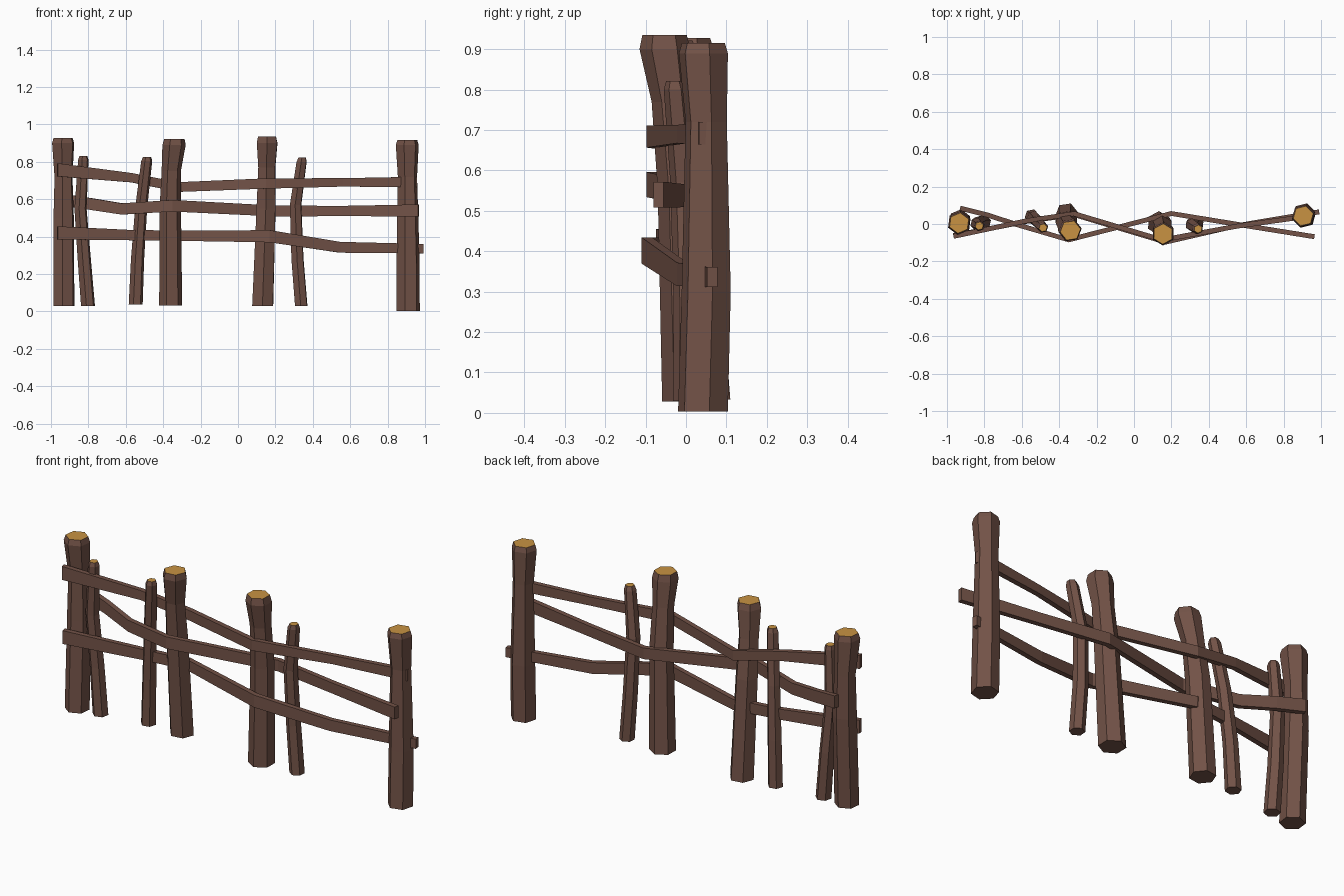
import bpy, bmesh
from math import cos, sin, pi
from mathutils import Vector


def material(name, rgb):
    m = bpy.data.materials.new(name)
    m.diffuse_color = (*rgb, 1)
    return m


bark = material("bark_brown", (0.17, 0.085, 0.063))
cut = material("cut_wood", (0.58, 0.29, 0.055))


def skin(name, rings, gold_top=False):
    """Join rings of points with flat faces and close both ends."""
    bm = bmesh.new()
    loops = [[bm.verts.new(p) for p in r] for r in rings]
    n = len(loops[0])
    for a, b in zip(loops, loops[1:]):
        for i in range(n):
            j = (i + 1) % n
            bm.faces.new((a[i], a[j], b[j], b[i]))
    bm.faces.new(loops[0][::-1])
    top = bm.faces.new(loops[-1])
    if gold_top:
        top.material_index = 1
    bmesh.ops.recalc_face_normals(bm, faces=bm.faces)
    me = bpy.data.meshes.new(name)
    bm.to_mesh(me)
    bm.free()
    me.materials.append(bark)
    me.materials.append(cut)
    ob = bpy.data.objects.new(name, me)
    bpy.context.collection.objects.link(ob)
    return ob


def post(name, path, turn):
    """Six-sided trunk through (x, y, z, radius) stations."""
    rings = [[(x + r * cos(turn + i * pi / 3), y + r * sin(turn + i * pi / 3), z)
              for i in range(6)] for x, y, z, r in path]
    return skin(name, rings, True)


def rail(name, path, thick=0.026):
    """Bent plank through (x, y, z, height) stations."""
    rings = []
    for i, (x, y, z, h) in enumerate(path):
        a, b = path[max(i - 1, 0)], path[min(i + 1, len(path) - 1)]
        d = Vector((b[0] - a[0], b[1] - a[1])).normalized()
        nx, ny = -d.y * thick / 2, d.x * thick / 2
        rings.append([(x + s * nx, y + s * ny, z + t * h / 2)
                      for s, t in ((-1, -1), (1, -1), (1, 1), (-1, 1))])
    return skin(name, rings)


# Thick posts with flared, chamfered heads
post("post_left", [(-0.93, 0.0, 0.028, 0.06), (-0.932, 0.02, 0.5, 0.059),
                   (-0.933, 0.02, 0.72, 0.052), (-0.935, 0.005, 0.9, 0.064),
                   (-0.935, 0.005, 0.928, 0.055)], 0.4)
post("post_mid_left", [(-0.36, 0.052, 0.033, 0.062), (-0.362, 0.015, 0.55, 0.058),
                       (-0.357, -0.01, 0.75, 0.052), (-0.342, -0.033, 0.89, 0.063),
                       (-0.34, -0.035, 0.922, 0.055)], 0.15)
post("post_mid_right", [(0.132, 0.005, 0.028, 0.064), (0.15, -0.012, 0.55, 0.058),
                        (0.154, -0.033, 0.77, 0.052), (0.156, -0.052, 0.9, 0.063),
                        (0.155, -0.053, 0.935, 0.055)], 0.5)
post("post_right", [(0.91, 0.042, 0.003, 0.064), (0.909, 0.05, 0.3, 0.063),
                    (0.906, 0.05, 0.72, 0.053), (0.905, 0.043, 0.89, 0.063),
                    (0.905, 0.043, 0.916, 0.055)], 0.25)

# Thin bent stakes
post("stake_left", [(-0.802, 0.01, 0.03, 0.039), (-0.822, 0.01, 0.28, 0.037),
                    (-0.842, 0.0, 0.55, 0.034), (-0.827, -0.01, 0.81, 0.029),
                    (-0.827, -0.01, 0.83, 0.022)], 0.3)
post("stake_middle", [(-0.547, 0.042, 0.036, 0.038), (-0.537, 0.035, 0.28, 0.036),
                      (-0.518, 0.015, 0.55, 0.033), (-0.488, -0.018, 0.805, 0.03),
                      (-0.486, -0.02, 0.826, 0.022)], 0.2)
post("stake_right", [(0.338, 0.005, 0.03, 0.037), (0.318, 0.005, 0.28, 0.036),
                     (0.308, -0.005, 0.57, 0.034), (0.34, -0.025, 0.8, 0.03),
                     (0.343, -0.027, 0.822, 0.022)], 0.45)

# Rails woven alternately in front of and behind the posts
rail("top_rail", [(-0.965, -0.066, 0.757, 0.07), (-0.57, 0.018, 0.715, 0.05),
                  (-0.32, 0.055, 0.665, 0.052), (0.15, -0.085, 0.684, 0.055),
                  (0.56, -0.01, 0.69, 0.045), (0.955, 0.045, 0.692, 0.056)])
rail("middle_rail", [(-0.93, 0.085, 0.595, 0.065), (-0.79, 0.05, 0.575, 0.063),
                     (-0.62, -0.005, 0.548, 0.06), (-0.35, -0.085, 0.565, 0.062),
                     (0.2, 0.056, 0.537, 0.058), (0.56, -0.003, 0.537, 0.055),
                     (0.965, -0.068, 0.54, 0.064)])
rail("bottom_rail", [(-0.965, -0.062, 0.42, 0.07), (-0.57, 0.015, 0.408, 0.055),
                     (-0.32, 0.05, 0.405, 0.055), (0.17, -0.097, 0.402, 0.065),
                     (0.545, -0.01, 0.343, 0.058), (0.99, 0.065, 0.336, 0.05)])
